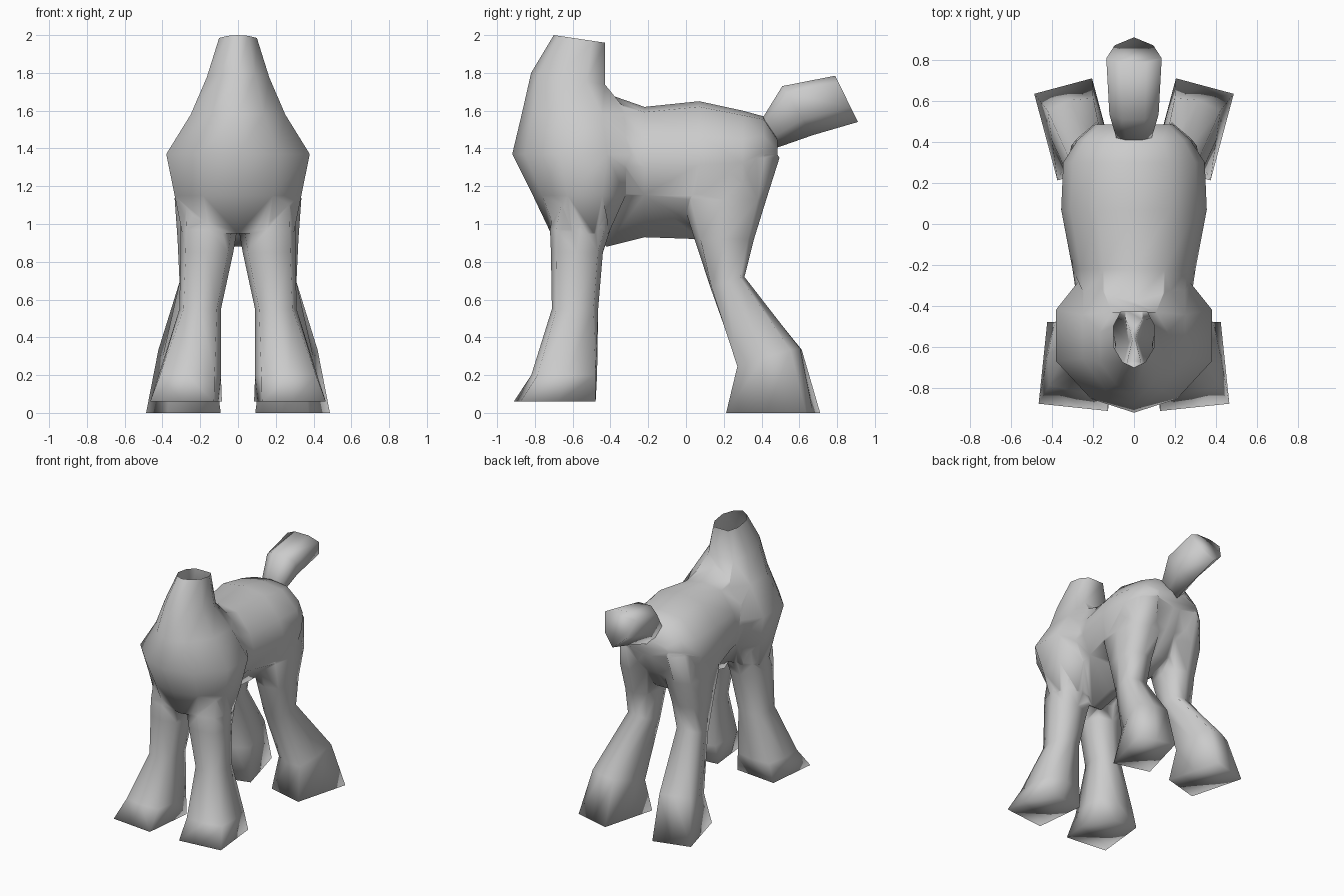
import bpy, bmesh, math

if "Cube" in bpy.data.objects:
    bpy.data.objects.remove(bpy.data.objects["Cube"])

grey = bpy.data.materials.new("plain grey")
grey.diffuse_color = (0.6, 0.6, 0.6, 1)
grey.use_nodes = True
grey.node_tree.nodes["Principled BSDF"].inputs["Base Color"].default_value = grey.diffuse_color


def loft(name, rings):
    """Closed skin through equal-length rings of points."""
    bm = bmesh.new()
    loops = [[bm.verts.new(p) for p in ring] for ring in rings]
    n = len(loops[0])
    for a, b in zip(loops, loops[1:]):
        for i in range(n):
            j = (i + 1) % n
            bm.faces.new((a[i], a[j], b[j], b[i]))
    bm.faces.new(loops[0][::-1])
    bm.faces.new(loops[-1])
    bmesh.ops.recalc_face_normals(bm, faces=bm.faces)
    me = bpy.data.meshes.new(name)
    bm.to_mesh(me)
    bm.free()
    ob = bpy.data.objects.new(name, me)
    bpy.context.collection.objects.link(ob)
    me.materials.append(grey)
    return ob


def mirrored(half):
    """Complete a half outline across x = 0."""
    return half + [(-x, v) for x, v in reversed(half) if x > 0]


def leg_ring(z, x0, x1, y0, y1, corner, rot=0, tilt=0, side=1):
    """Eight-point ring; corner 1 is a square, 0.7 is round."""
    c, s = math.cos(math.radians(rot)), math.sin(math.radians(rot))
    cx, cy, hx, hy = (x0 + x1) / 2, (y0 + y1) / 2, (x1 - x0) / 2, (y1 - y0) / 2
    k = corner
    pts = []
    for u, v in ((1, 0), (k, k), (0, 1), (-k, k), (-1, 0), (-k, -k), (0, -1), (k, -k)):
        px, py = u * hx, v * hy
        pts.append((side * (cx + px * c - py * s), cy + px * s + py * c, z + tilt * v))
    return pts


# Chest and neck: horizontal rings (z, front y, back y, half width, back drop)
chest_outline = mirrored([(0, -1), (.55, -.8), (1, -.25), (1, .5), (.65, 1)])
chest = [(.95, -.715, -.41, .295, 0), (1.15, -.81, -.32, .335, 0), (1.37, -.92, -.25, .38, 0),
         (1.58, -.87, -.30, .25, 0), (1.77, -.82, -.43, .165, -.03), (1.98, -.70, -.43, .10, -.02)]
body = loft("body", [[(u * w, (a + b) / 2 + v * (b - a) / 2, z + v * d) for u, v in chest_outline]
                     for z, a, b, w, d in chest])

# Trunk: upright rings (y, bottom z, top z, half width, lower flank width, flank height)
trunk = [(-.55, .97, 1.62, .25, .8, -.3), (-.42, .88, 1.69, .27, .75, -.3),
         (-.22, .93, 1.62, .30, .78, -.35), (.07, .92, 1.65, .355, .85, -.45),
         (.30, 1.0, 1.60, .345, .85, -.5), (.41, 1.16, 1.57, .275, .85, -.5),
         (.485, 1.32, 1.45, .19, .85, -.5)]


def trunk_ring(y, a, b, w, flank, level):
    outline = mirrored([(0, 1), (.5, .92), (.87, .5), (1, .08), (flank, level), (.15, -1)])
    return [(u * w, y, (a + b) / 2 + v * (b - a) / 2) for u, v in outline]


parts = [loft("trunk", [trunk_ring(*r) for r in trunk])]

# Legs: rings (z, inner x, outer x, front y, back y, corner, turn, tilt)
front_leg = [(.06, .105, .445, -.895, -.495, 1, 6, 0), (.20, .09, .42, -.82, -.47, .88, 5, 0),
             (.55, .09, .31, -.71, -.465, .8, 0, 0), (.85, .025, .305, -.715, -.44, .8, 0, 0),
             (.97, .004, .305, -.72, -.40, .8, 0, 0), (1.2, .06, .30, -.68, -.36, .75, 0, 0)]
hind_leg = [(0, .143, .435, .243, .68, 1, -15, 0), (.29, .14, .405, .275, .61, .87, -15, .05),
            (.69, .11, .31, .13, .31, .85, -6, .03), (.92, .085, .32, .045, .36, .8, 0, 0),
            (1.13, .05, .335, -.02, .425, .8, 0, 0), (1.35, .04, .33, .02, .495, .66, 0, 0),
            (1.47, .05, .24, .08, .42, .7, 0, 0)]
for side in (1, -1):
    for name, rings in (("front_leg", front_leg), ("hind_leg", hind_leg)):
        parts.append(loft(name, [leg_ring(*r, side=side) for r in rings]))

# Fuse trunk and legs into the chest
bpy.context.view_layer.objects.active = body
for part in parts:
    mod = body.modifiers.new("join", 'BOOLEAN')
    mod.operation, mod.solver, mod.object = 'UNION', 'EXACT', part
    bpy.ops.object.modifier_apply(modifier=mod.name)
    bpy.data.objects.remove(part)

# Open the top of the neck
bm = bmesh.new()
bm.from_mesh(body.data)
top = [f for f in bm.faces if f.calc_center_median().z > 1.93 and f.normal.z > .7]
bmesh.ops.delete(bm, geom=top, context='FACES')
bmesh.ops.remove_doubles(bm, verts=bm.verts, dist=.006)
bm.to_mesh(body.data)
bm.free()

# Tail: tilted rings (top y, top z, bottom y, bottom z, half width)
tail_outline = mirrored([(.45, 1), (1, .7), (.7, -.35), (0, -1)])
tail = [(.405, 1.56, .47, 1.40, .085), (.51, 1.73, .67, 1.47, .12), (.79, 1.785, .91, 1.54, .135)]
tail = loft("tail", [[(u * w, (a + c) / 2 + v * (a - c) / 2, (b + d) / 2 + v * (b - d) / 2)
                      for u, v in tail_outline] for a, b, c, d, w in tail])

# Smooth shading everywhere, soles and tail tip included
for ob in (body, tail):
    for face in ob.data.polygons:
        face.use_smooth = True
